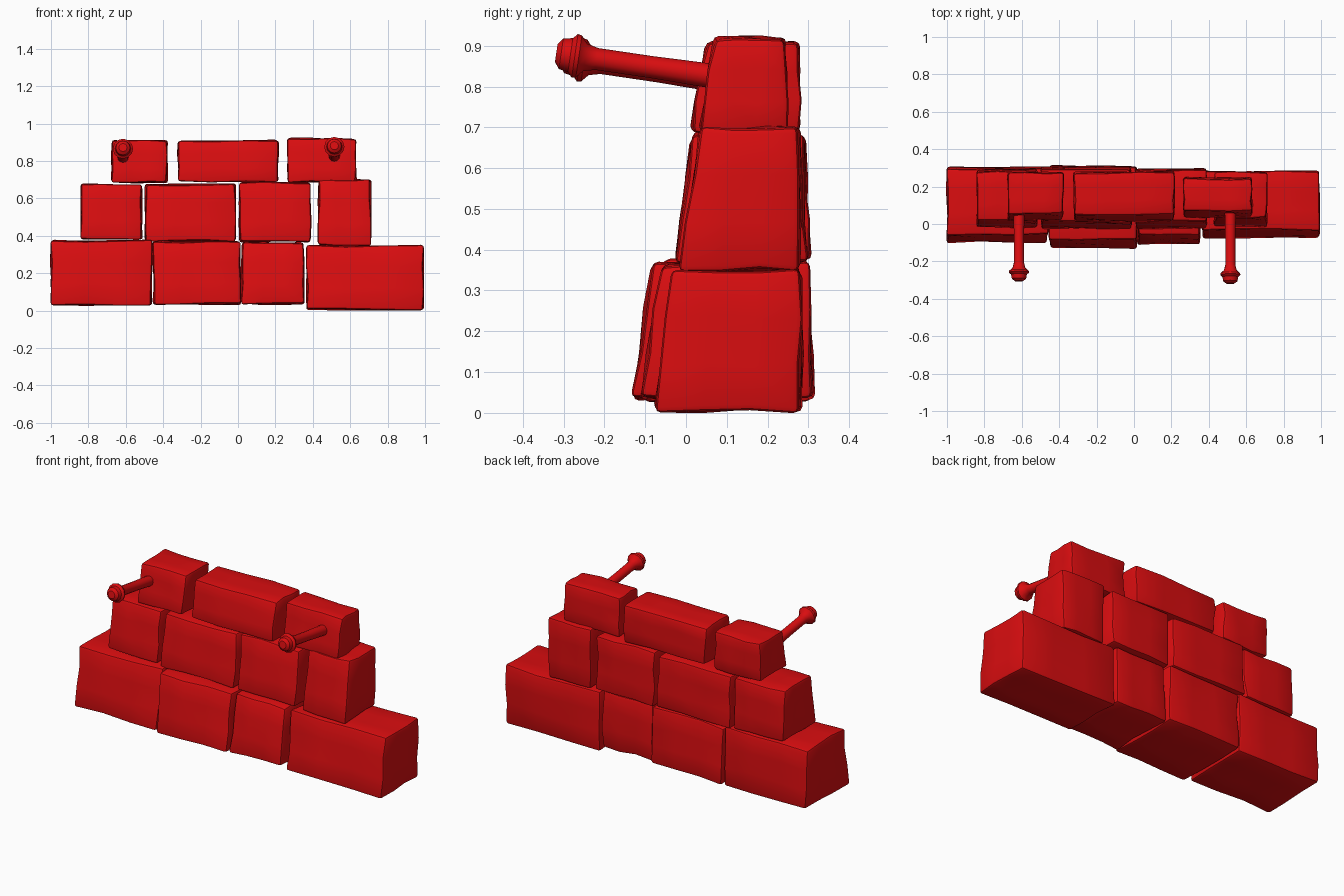
import bpy, bmesh, math, random
from mathutils import Vector

if "Cube" in bpy.data.objects:
    bpy.data.objects.remove(bpy.data.objects["Cube"])

random.seed(4)
red = bpy.data.materials.new("brick red")
red.diffuse_color = (0.70, 0.004, 0.005, 1)
red.use_nodes = True
red.node_tree.nodes["Principled BSDF"].inputs["Base Color"].default_value = red.diffuse_color


def finish(bm, name, angle):
    bmesh.ops.recalc_face_normals(bm, faces=bm.faces)
    me = bpy.data.meshes.new(name)
    bm.to_mesh(me)
    bm.free()
    me.materials.append(red)
    ob = bpy.data.objects.new(name, me)
    bpy.context.collection.objects.link(ob)
    bpy.ops.object.select_all(action='DESELECT')
    ob.select_set(True)
    bpy.context.view_layer.objects.active = ob
    bpy.ops.object.shade_smooth_by_angle(angle=math.radians(angle))
    return ob


def stone(name, x0, x1, z0, z1, front0, front1, back0, back1):
    """Rough-hewn block whose front and back lean between bottom and top."""
    bm = bmesh.new()
    bmesh.ops.create_cube(bm, size=1)
    bmesh.ops.subdivide_edges(bm, edges=bm.edges[:], cuts=2, use_grid_fill=True)
    for v in bm.verts:
        u, w, t = (c + 0.5 for c in v.co)
        front = front0 + (front1 - front0) * t
        back = back0 + (back1 - back0) * t
        wobble = Vector([random.uniform(-0.006, 0.006) for _ in range(3)])
        v.co = Vector((x0 + (x1 - x0) * u, front + (back - front) * w,
                       z0 + (z1 - z0) * t)) + wobble
    # Chipped edges
    bm.normal_update()
    sharp = [e for e in bm.edges if e.calc_face_angle(0) > 0.8]
    bmesh.ops.bevel(bm, geom=sharp, offset=0.014, segments=2, profile=0.5,
                    affect='EDGES', clamp_overlap=True)
    return finish(bm, name, 35)


# x range, z range, front y (bottom, top), back y (bottom, top)
rows = {
    "bottom_stone": [
        (-1.0, -0.462, 0.03, 0.375, -0.10, -0.055, 0.305, 0.295),
        (-0.452, 0.012, 0.035, 0.368, -0.132, -0.085, 0.312, 0.30),
        (0.02, 0.352, 0.035, 0.362, -0.112, -0.06, 0.285, 0.28),
        (0.368, 0.992, 0.004, 0.348, -0.08, -0.03, 0.28, 0.28)],
    "middle_stone": [
        (-0.84, -0.515, 0.382, 0.675, -0.018, 0.02, 0.295, 0.28),
        (-0.495, -0.015, 0.372, 0.675, -0.025, 0.015, 0.305, 0.29),
        (0.008, 0.388, 0.368, 0.685, -0.025, 0.015, 0.295, 0.285),
        (0.43, 0.71, 0.35, 0.70, -0.015, 0.035, 0.28, 0.278)],
    "top_stone": [
        (-0.675, -0.38, 0.685, 0.91, 0.02, 0.055, 0.275, 0.275),
        (-0.32, 0.215, 0.69, 0.91, 0.012, 0.05, 0.28, 0.275),
        (0.265, 0.63, 0.688, 0.92, 0.035, 0.07, 0.248, 0.242)],
}
for row, stones in rows.items():
    for i, dims in enumerate(stones, 1):
        stone(f"{row}_{i}", *dims)


def peg(name, x, y_tip, z_tip):
    """Turned peg with a knobbed end, leaning upward out of the wall."""
    profile = [(0.0, 0.022), (0.012, 0.038), (0.035, 0.042), (0.046, 0.054),
               (0.056, 0.052), (0.072, 0.034), (0.10, 0.027),
               (0.24, 0.027), (0.38, 0.030), (0.46, 0.031)]
    tip = Vector((x, y_tip, z_tip))
    axis = Vector((0, 0.985, -0.145)).normalized()
    side = Vector((1, 0, 0))
    up = side.cross(axis)
    bm = bmesh.new()
    n = 12
    rings = []
    for d, r in profile:
        rings.append([bm.verts.new(tip + axis * d + r * (
            side * math.cos(2 * math.pi * k / n) + up * math.sin(2 * math.pi * k / n)))
            for k in range(n)])
    for a, b in zip(rings, rings[1:]):
        for k in range(n):
            bm.faces.new((a[k], a[(k + 1) % n], b[(k + 1) % n], b[k]))
    bm.faces.new(rings[0])
    bm.faces.new(rings[-1])
    finish(bm, name, 35)


peg("left_peg", -0.615, -0.305, 0.872)
peg("right_peg", 0.515, -0.318, 0.882)
